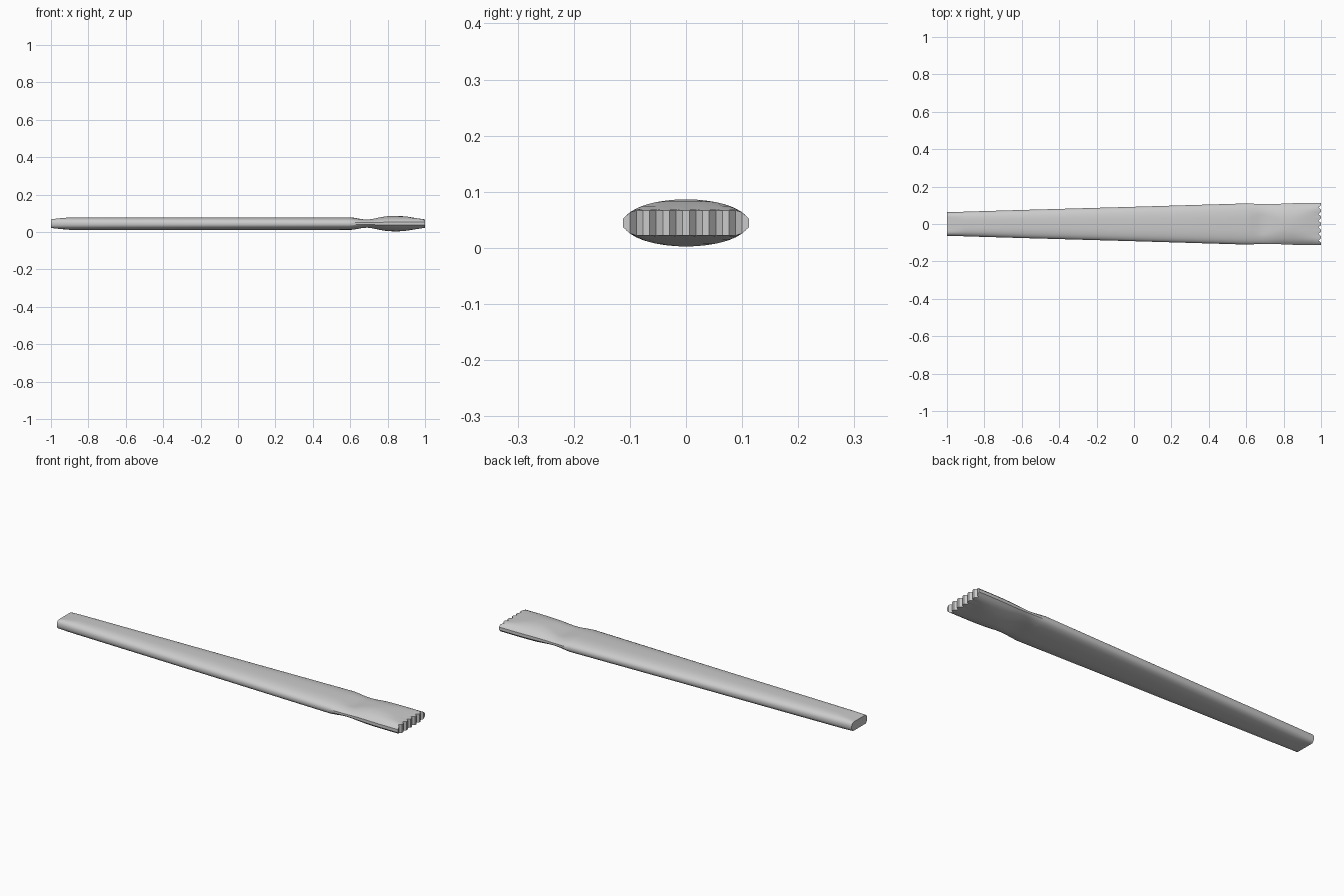
import bpy, bmesh

if "Cube" in bpy.data.objects:
    bpy.data.objects.remove(bpy.data.objects["Cube"])

ZC = 0.0445      # mid height of the handle
N = 20           # columns across the width, grouped in threes for the teeth
TOOTH = 0.014

# Stations along the length: x, half width, crown half height, flat clip half height, roundness
STATIONS = [
    (-1.00, 0.063, 0.034, 0.023, 2.6),
    (-0.95, 0.064, 0.034, 0.029, 2.6),
    (-0.90, 0.066, 0.034, 0.033, 2.6),
    (-0.60, 0.075, 0.034, 0.034, 2.6),
    (0.00, 0.092, 0.034, 0.034, 2.6),
    (0.60, 0.110, 0.034, 0.034, 2.6),
    (0.63, 0.109, 0.031, 0.030, 2.5),
    (0.66, 0.107, 0.027, 0.024, 2.4),
    (0.69, 0.106, 0.026, 0.0215, 2.2),
    (0.72, 0.106, 0.029, 0.025, 2.1),
    (0.76, 0.107, 0.037, 0.034, 2.0),
    (0.80, 0.109, 0.041, 0.040, 2.0),
    (0.85, 0.111, 0.042, 0.042, 2.0),
    (0.90, 0.112, 0.042, 0.038, 2.0),
    (0.95, 0.112, 0.042, 0.030, 2.0),
    (0.985, 0.112, 0.042, 0.0245, 2.0),
    (1.00, 0.112, 0.042, 0.0225, 2.0),
]

# Column positions across the width, with an extra one near each edge
columns = [(-1 + 2 * i / (N - 1), i % 3 == 2) for i in range(N)]
columns[1:1] = [(-0.96, False)]
columns[-1:-1] = [(0.96, False)]

bm = bmesh.new()
rings = []
for k, (x, w, h, clip, e) in enumerate(STATIONS):
    last = k == len(STATIONS) - 1
    top, bottom = [], []
    for t, notch in columns:
        crown = h * max(0.0, 1 - abs(t) ** e) ** (1 / e)
        z = min(max(crown, 0.19 * h), clip)
        px = x - TOOTH if last and notch else x
        top.append(bm.verts.new((px, t * w, ZC + z)))
        bottom.append(bm.verts.new((px, t * w, ZC - z)))
    rings.append(top + bottom[::-1])

# Skin between the stations
count = len(rings[0])
for a, b in zip(rings, rings[1:]):
    for j in range(count):
        m = (j + 1) % count
        bm.faces.new((a[j], b[j], b[m], a[m]))

# Flat butt and serrated front end
bm.faces.new(rings[0])
for j in range(count // 2 - 1):
    r = rings[-1]
    bm.faces.new((r[j], r[j + 1], r[count - 2 - j], r[count - 1 - j]))
bmesh.ops.recalc_face_normals(bm, faces=bm.faces)

mesh = bpy.data.meshes.new("serrated_handle")
bm.to_mesh(mesh)
bm.free()
handle = bpy.data.objects.new("serrated_handle", mesh)
bpy.context.collection.objects.link(handle)
bpy.context.view_layer.objects.active = handle
handle.select_set(True)
bpy.ops.object.shade_smooth_by_angle(angle=0.5)
